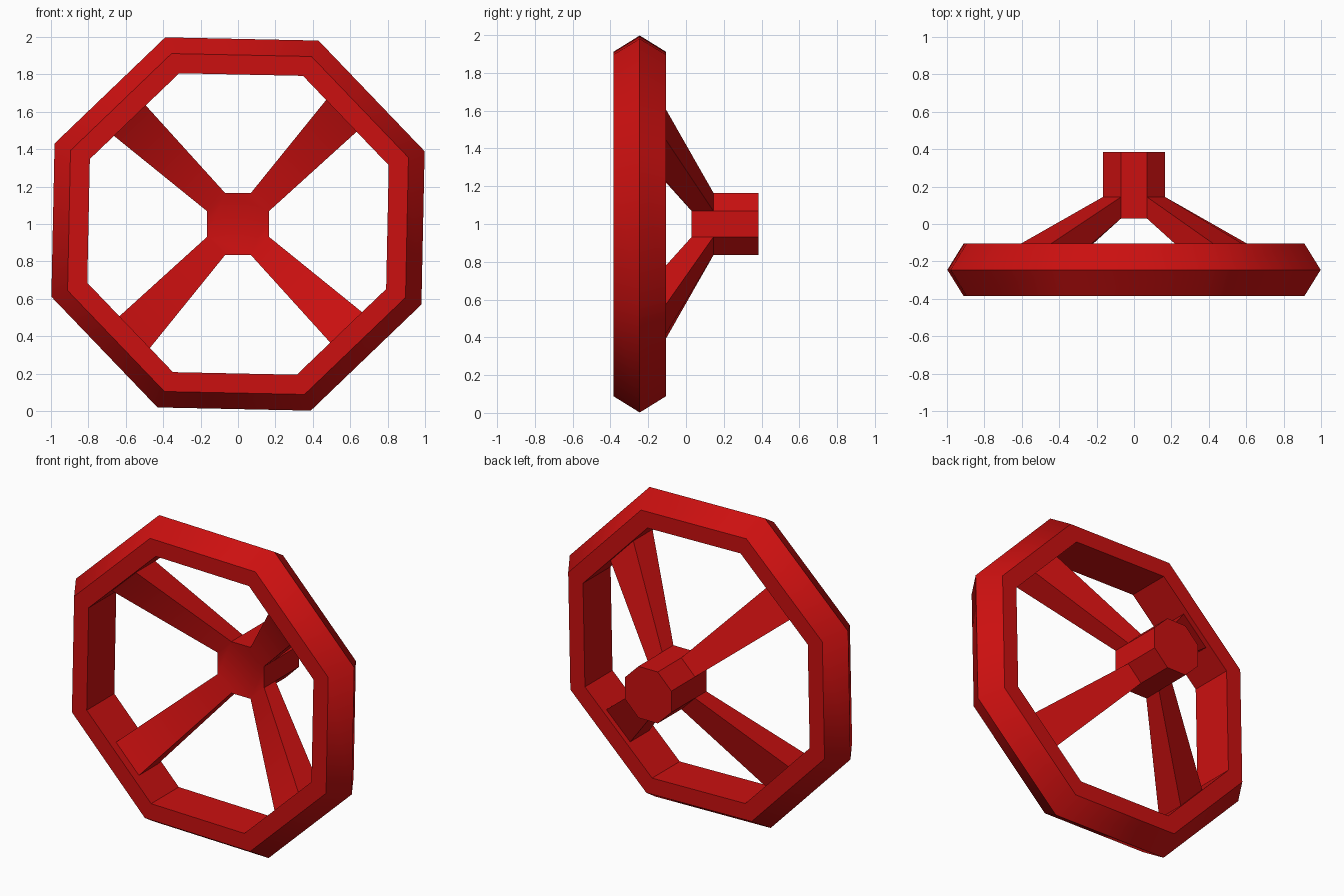
import bpy, bmesh, math

if "Cube" in bpy.data.objects:
    bpy.data.objects.remove(bpy.data.objects["Cube"])

red = bpy.data.materials.new("deep_red")
red.diffuse_color = (0.6, 0.005, 0.005, 1)
red.use_nodes = True
red.node_tree.nodes["Principled BSDF"].inputs["Base Color"].default_value = red.diffuse_color

CZ = 1.0                      # wheel centre height
TWIST = math.radians(-1.2)    # rim is turned slightly against the hub
STEP = math.pi / 4


def polar(r, a, y):
    return (r * math.cos(a), y, CZ + r * math.sin(a))


def finish(bm, name):
    bmesh.ops.recalc_face_normals(bm, faces=bm.faces[:])
    mesh = bpy.data.meshes.new(name)
    bm.to_mesh(mesh)
    bm.free()
    obj = bpy.data.objects.new(name, mesh)
    bpy.context.collection.objects.link(obj)
    mesh.materials.append(red)
    bpy.ops.object.select_all(action='DESELECT')
    obj.select_set(True)
    bpy.context.view_layer.objects.active = obj
    bpy.ops.object.shade_smooth_by_angle(angle=math.radians(40))
    return obj


def bridge(bm, a, b, skip=()):
    n = len(a)
    for i in range(n):
        if i not in skip:
            bm.faces.new((a[i], a[(i + 1) % n], b[(i + 1) % n], b[i]))


# Octagonal rim: flat front, back and inside, ridged outside
profile = [(1.071, -0.245), (0.978, -0.385), (0.865, -0.385),
           (0.865, -0.105), (0.978, -0.105)]
bm = bmesh.new()
rings = [[bm.verts.new(polar(r, STEP * (k + 0.5) + TWIST, y)) for r, y in profile]
         for k in range(8)]
for k in range(8):
    bridge(bm, rings[k], rings[(k + 1) % 8])
finish(bm, "rim")

# Octagonal hub with four flaring spokes grown from its diagonal sides
bm = bmesh.new()
front, mid, back = [[bm.verts.new(polar(0.179, STEP * (k - 0.5), y)) for k in range(8)]
                    for y in (0.03, 0.145, 0.385)]
bm.faces.new(front)
bm.faces.new(back)
bridge(bm, front, mid, skip=(1, 3, 5, 7))
bridge(bm, mid, back)
for k in (1, 3, 5, 7):
    a = STEP * k + TWIST
    end = []
    for side, y in ((-0.083, -0.335), (0.153, -0.335), (0.153, -0.14), (-0.083, -0.14)):
        x = 0.803 * math.cos(a) - side * math.sin(a)
        z = 0.803 * math.sin(a) + side * math.cos(a)
        end.append(bm.verts.new((x, y, CZ + z)))
    n = (k + 1) % 8
    bridge(bm, [front[k], front[n], mid[n], mid[k]], end)
    bm.faces.new(end)
finish(bm, "hub_and_spokes")
